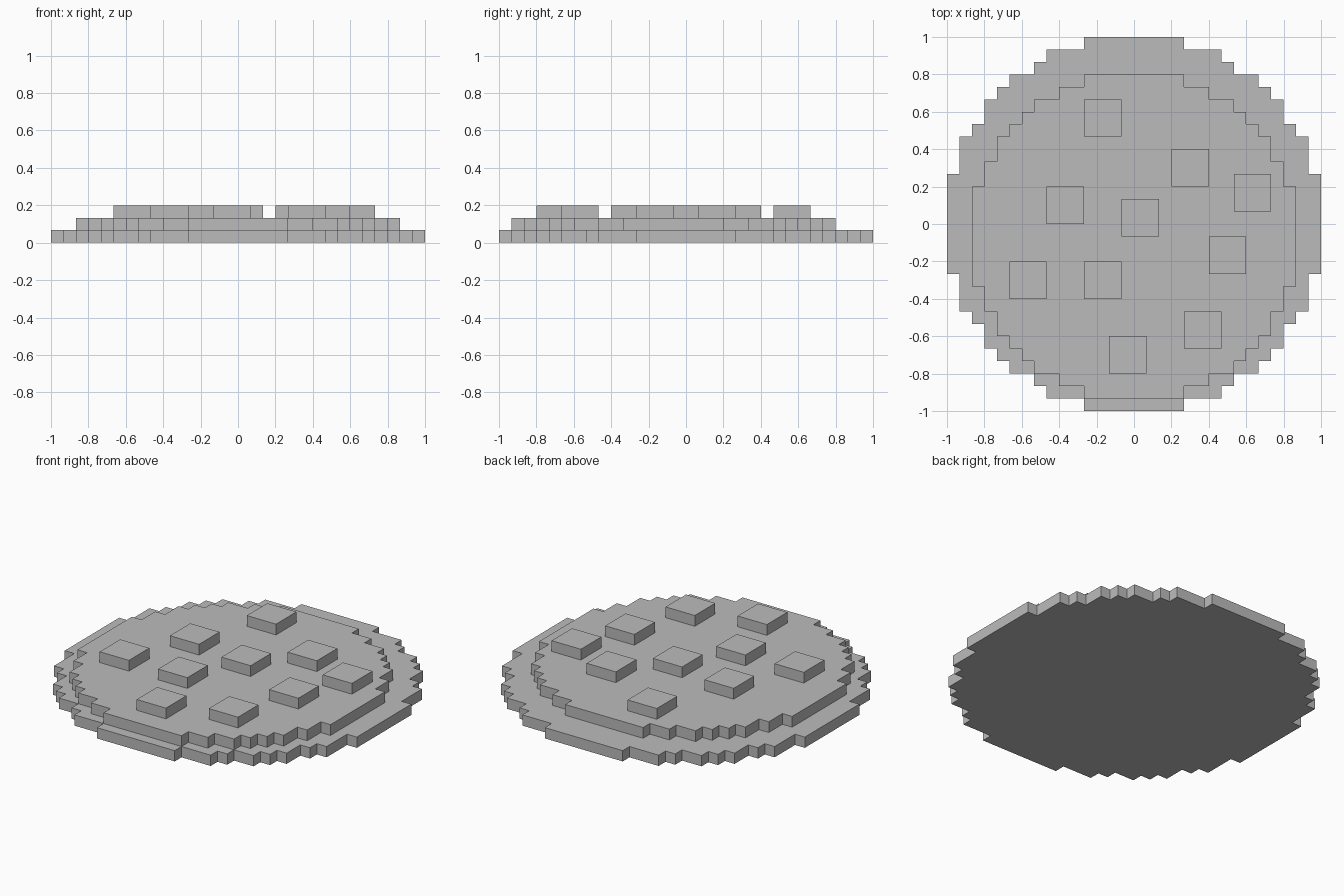
import bpy
import bmesh

UNIT = 1 / 15  # edge of one block cell

cube = bpy.data.objects.get("Cube")
if cube:
    bpy.data.objects.remove(cube, do_unlink=True)

grey = bpy.data.materials.new("plain grey")
grey.use_nodes = True
colour = (0.5, 0.5, 0.5, 1)
grey.diffuse_color = colour
grey.node_tree.nodes["Principled BSDF"].inputs["Base Color"].default_value = colour


def slab(name, outline, layer, shift_y=0):
    """Extrude a counter-clockwise outline, in cells, one cell upwards."""
    bm = bmesh.new()
    bottom = bm.faces.new([bm.verts.new((x, y + shift_y, layer)) for x, y in outline])
    extruded = bmesh.ops.extrude_face_region(bm, geom=[bottom], use_keep_orig=True)
    top = [v for v in extruded["geom"] if isinstance(v, bmesh.types.BMVert)]
    bmesh.ops.translate(bm, verts=top, vec=(0, 0, 1))
    bmesh.ops.recalc_face_normals(bm, faces=bm.faces)
    bmesh.ops.scale(bm, verts=bm.verts, vec=(UNIT, UNIT, UNIT))
    mesh = bpy.data.meshes.new(name)
    bm.to_mesh(mesh)
    bm.free()
    mesh.materials.append(grey)
    obj = bpy.data.objects.new(name, mesh)
    bpy.context.collection.objects.link(obj)
    return obj


def stepped_disc(steps):
    """Mirror one quarter of stair corners, widest step first, into a full ring."""
    quarter = []
    for i, (x, y) in enumerate(steps):
        quarter.append((x, y))
        if i + 1 < len(steps):
            quarter.append((steps[i + 1][0], y))
    half = quarter + [(-x, y) for x, y in reversed(quarter)]
    return half + [(-x, -y) for x, y in half]


# Crust and filling discs
crust_steps = [(15, 4), (14, 7), (13, 8), (12, 10), (11, 11), (10, 12), (8, 13), (7, 14), (4, 15)]
filling_steps = [(13, 4), (12, 6), (11, 8), (10, 9), (9, 10), (8, 11), (6, 12), (4, 13)]
slab("crust_disc", stepped_disc(crust_steps), 0)
slab("filling_disc", stepped_disc(filling_steps), 1, shift_y=-1)

# Square toppings, placed by their front corner
toppings = [(-4, 7), (3, 3), (8, 1), (-7, 0), (-1, -1),
            (6, -4), (-10, -6), (-4, -6), (4, -10), (-2, -12)]
for n, (x, y) in enumerate(toppings, 1):
    slab(f"topping_{n}", [(x, y), (x + 3, y), (x + 3, y + 3), (x, y + 3)], 2)
